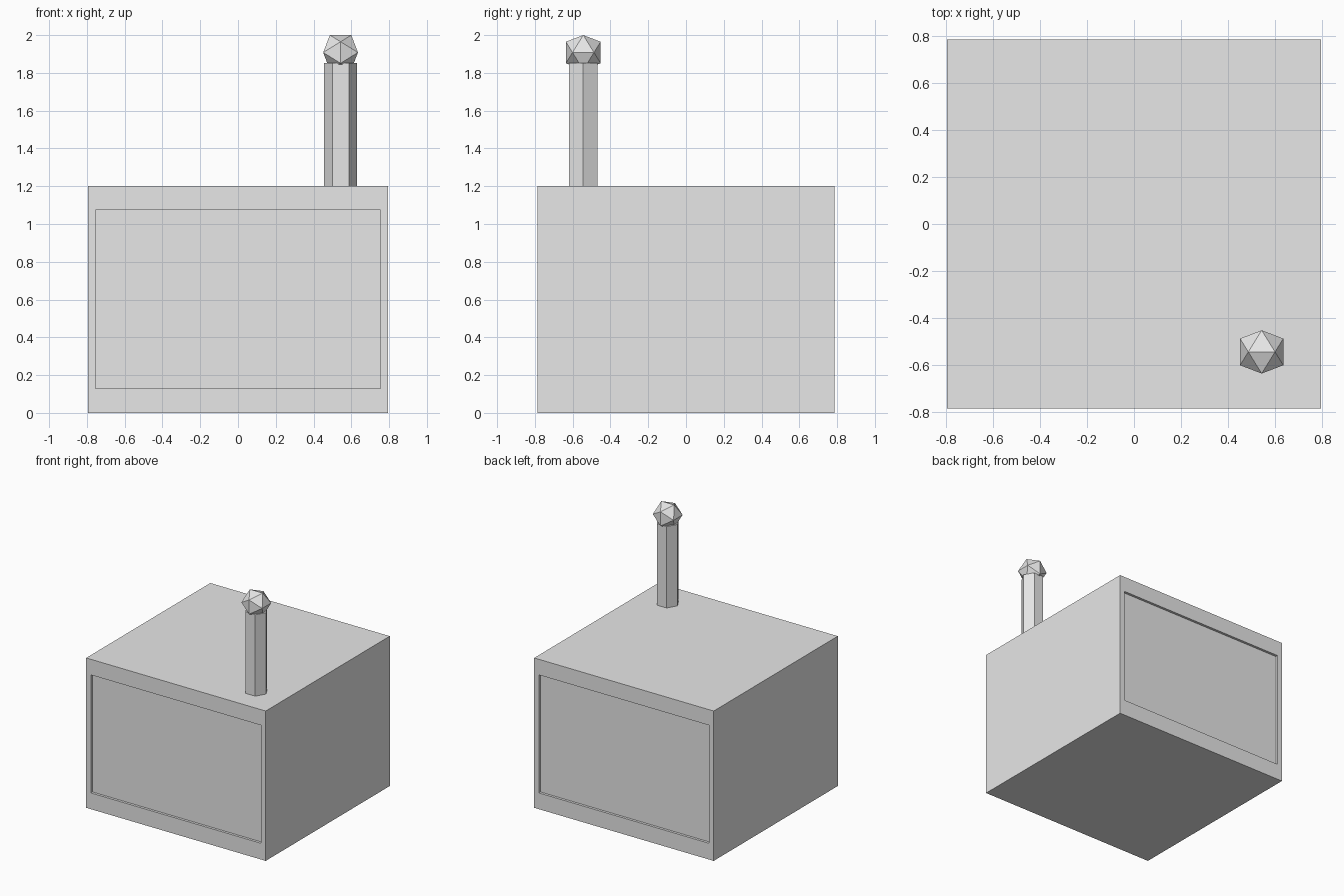
import bpy, bmesh, math
from mathutils import Vector

if "Cube" in bpy.data.objects:
    bpy.data.objects.remove(bpy.data.objects["Cube"])

grey = bpy.data.materials.new("light grey")
grey.diffuse_color = (0.8, 0.8, 0.8, 1)
grey.use_nodes = True
grey.node_tree.nodes["Principled BSDF"].inputs["Base Color"].default_value = grey.diffuse_color


def finish(name, bm):
    bmesh.ops.recalc_face_normals(bm, faces=bm.faces)
    mesh = bpy.data.meshes.new(name)
    bm.to_mesh(mesh)
    bm.free()
    mesh.materials.append(grey)
    ob = bpy.data.objects.new(name, mesh)
    bpy.context.collection.objects.link(ob)
    return ob


# Body: box with a shallow rectangular recess in the front and back
W, D, H = 0.795, 0.785, 1.2
PW, P0, P1, DEPTH = 0.754, 0.13, 1.075, 0.02
bm = bmesh.new()
bmesh.ops.create_cube(bm, size=1)
for v in bm.verts:
    v.co = Vector((v.co.x * 2 * W, v.co.y * 2 * D, (v.co.z + 0.5) * H))
bm.normal_update()
for face in [f for f in bm.faces if abs(f.normal.y) > 0.9]:
    side = math.copysign(1, face.normal.y)
    bmesh.ops.inset_individual(bm, faces=[face], thickness=0.04)
    for v in face.verts:
        v.co = (math.copysign(PW, v.co.x), side * D, P1 if v.co.z > H / 2 else P0)
    bmesh.ops.inset_individual(bm, faces=[face], thickness=0.0)
    for v in face.verts:
        v.co.y = side * (D - DEPTH)
finish("body", bm)

# Chimney post: six-sided prism
PX, PY = 0.543, -0.544
bm = bmesh.new()
rings = [[bm.verts.new((PX + 0.0875 * math.cos(i * math.pi / 3),
                        PY + 0.0875 * math.sin(i * math.pi / 3), z))
          for i in range(6)] for z in (1.2, 1.852)]
for ring in rings:
    bm.faces.new(ring)
for i in range(6):
    j = (i + 1) % 6
    bm.faces.new((rings[0][i], rings[0][j], rings[1][j], rings[1][i]))
finish("post", bm)

# Knob: icosahedron resting on an edge, sunk into the post
R = 0.092
a = R / ((1 + math.sqrt(5)) / 2)
bm = bmesh.new()
for s in (-1, 1):
    for t in (-1, 1):
        for p in ((s * a, 0, t * R), (0, s * R, t * a), (s * R, t * a, 0)):
            bm.verts.new(Vector(p) + Vector((PX, PY, 2 - R)))
bmesh.ops.convex_hull(bm, input=bm.verts)
finish("knob", bm)
